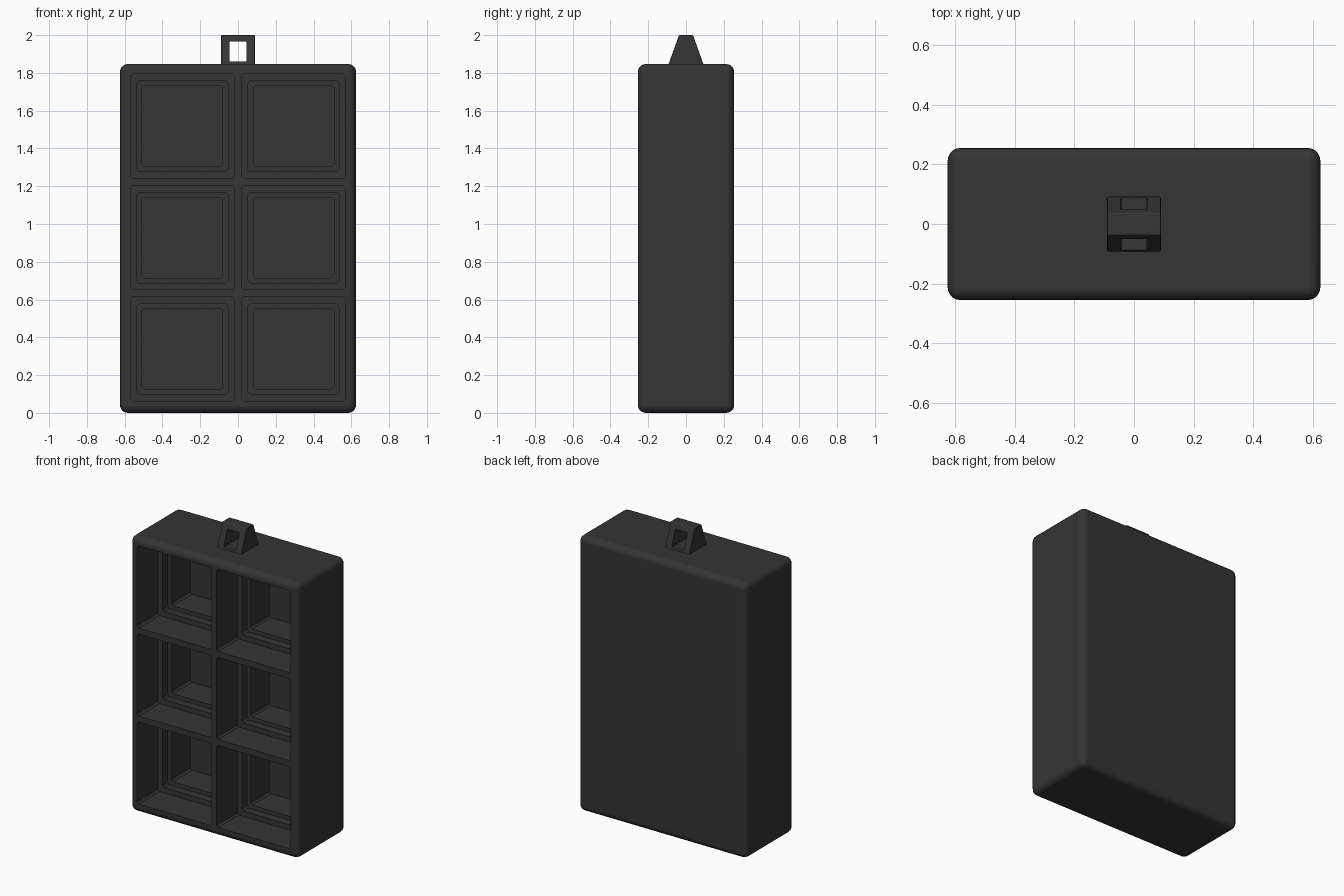
import bpy, bmesh

if "Cube" in bpy.data.objects:
    bpy.data.objects.remove(bpy.data.objects["Cube"])

mat = bpy.data.materials.new("dark_plastic")
mat.diffuse_color = (0.035, 0.035, 0.035, 1)
mat.use_nodes = True
mat.node_tree.nodes["Principled BSDF"].inputs["Base Color"].default_value = mat.diffuse_color


def mesh_object(name, bm):
    bmesh.ops.recalc_face_normals(bm, faces=bm.faces)
    me = bpy.data.meshes.new(name)
    bm.to_mesh(me)
    bm.free()
    ob = bpy.data.objects.new(name, me)
    bpy.context.collection.objects.link(ob)
    return ob


def loft(bm, rings):
    """Skin a stack of closed rings and cap both ends."""
    rows = [[bm.verts.new(p) for p in r] for r in rings]
    for a, b in zip(rows, rows[1:]):
        n = len(a)
        for i in range(n):
            bm.faces.new((a[i], a[(i + 1) % n], b[(i + 1) % n], b[i]))
    bm.faces.new(rows[0])
    bm.faces.new(rows[-1][::-1])


def rounded_block(name, size, z, width, segments):
    bm = bmesh.new()
    bmesh.ops.create_cube(bm, size=1)
    bmesh.ops.scale(bm, vec=size, verts=bm.verts)
    bmesh.ops.translate(bm, vec=(0, 0, z), verts=bm.verts)
    bmesh.ops.bevel(bm, geom=bm.edges[:], offset=width, segments=segments,
                    profile=0.5, affect='EDGES')
    return mesh_object(name, bm)


def cut(ob, cutter):
    mod = ob.modifiers.new("cut", 'BOOLEAN')
    mod.operation = 'DIFFERENCE'
    mod.solver = 'EXACT'
    mod.object = cutter
    bpy.context.view_layer.objects.active = ob
    bpy.ops.object.modifier_apply(modifier=mod.name)
    bpy.data.objects.remove(cutter)


def finish(ob):
    bpy.ops.object.select_all(action='DESELECT')
    ob.select_set(True)
    bpy.context.view_layer.objects.active = ob
    bpy.ops.object.shade_smooth_by_angle(angle=0.6)
    wn = ob.modifiers.new("weighted", 'WEIGHTED_NORMAL')
    wn.keep_sharp = True
    ob.data.materials.clear()
    ob.data.materials.append(mat)


# Rounded housing
housing = rounded_block("housing", (1.25, 0.51, 1.847), 0.9235, 0.042, 5)

# Six stepped compartments: (half size, depth position)
STEPS = [(0.275, -0.4), (0.275, -0.035), (0.24, -0.035),
         (0.24, 0.018), (0.213, 0.018), (0.213, 0.22)]


def square(cx, cz, h, y, c=0.012):
    k = h - c
    pts = [(-k, -h), (k, -h), (h, -k), (h, k), (k, h), (-k, h), (-h, k), (-h, -k)]
    return [(cx + px, y, cz + pz) for px, pz in pts]


bm = bmesh.new()
for cx in (-0.294, 0.294):
    for cz in (0.338, 0.928, 1.518):
        loft(bm, [square(cx, cz, h, y) for h, y in STEPS])
cells = mesh_object("cell_cutter", bm)
cells.hide_render = True
cut(housing, cells)
finish(housing)

# Tapered hanging loop on top
bm = bmesh.new()
side = [(-0.098, 1.83), (0.098, 1.83), (0.037, 2.0), (-0.037, 2.0)]
loft(bm, [[(x, y, z) for y, z in side] for x in (-0.09, 0.09)])
bmesh.ops.bevel(bm, geom=bm.edges[:], offset=0.005, segments=2,
                profile=0.5, affect='EDGES')
loop = mesh_object("hanging_loop", bm)
hole = rounded_block("hole_cutter", (0.092, 0.6, 0.105), 1.9125, 0.004, 1)
hole.hide_render = True
cut(loop, hole)
finish(loop)
